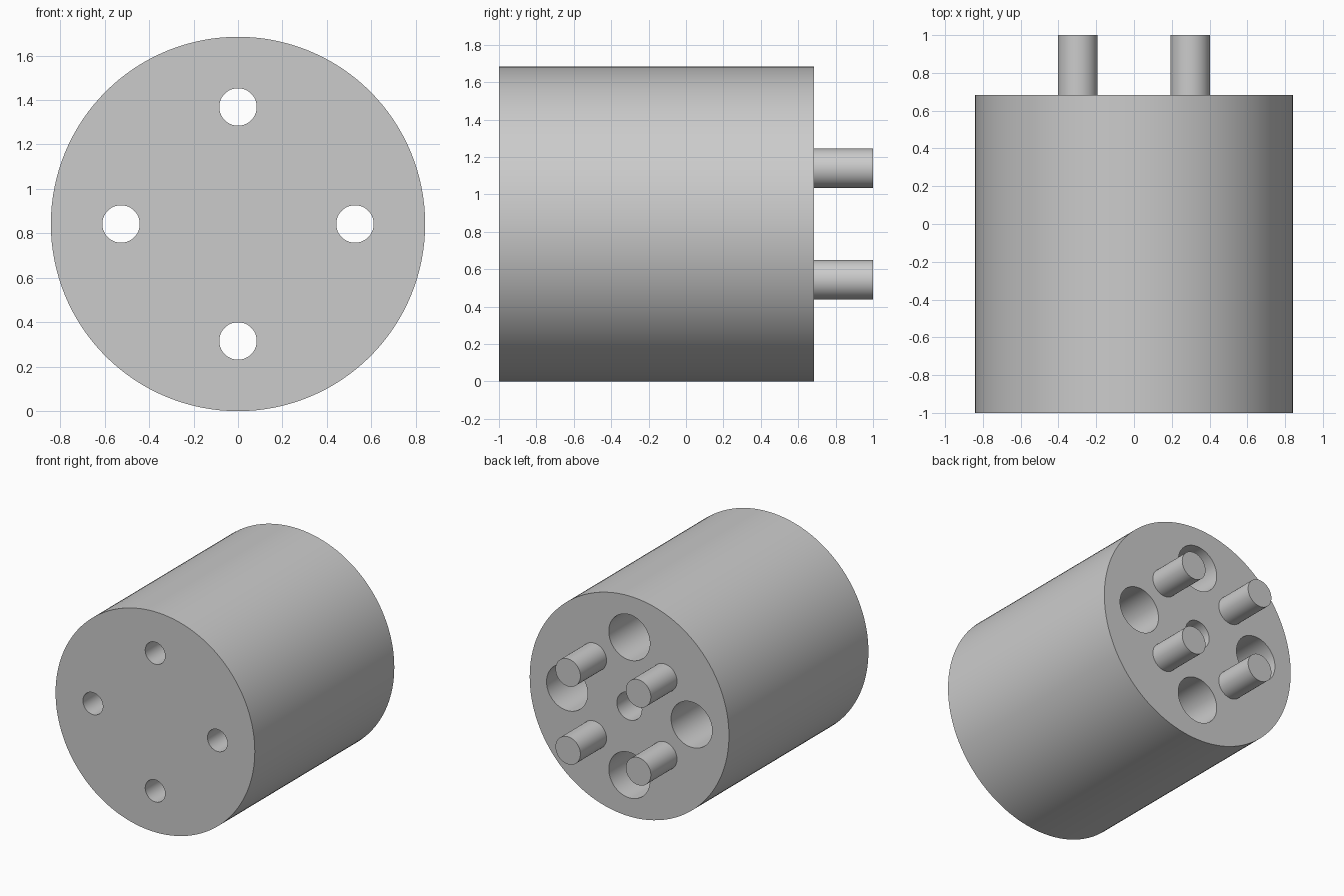
import bpy
import math

cube = bpy.data.objects.get("Cube")
if cube:
    bpy.data.objects.remove(cube, do_unlink=True)

UNIT = 2 / 19            # body is 16 units long and wide, pins stand out 3 units
MID_Z = 8 * UNIT
FRONT, BACK = -1.0, -1.0 + 16 * UNIT

grey = bpy.data.materials.new("plain grey")
grey.use_nodes = True
grey.diffuse_color = (0.6, 0.6, 0.6, 1)
grey.node_tree.nodes["Principled BSDF"].inputs["Base Color"].default_value = (0.6, 0.6, 0.6, 1)


def rod(name, radius, y0, y1, x=0, z=0, sides=64):
    """Cylinder along y, placed relative to the body axis."""
    bpy.ops.mesh.primitive_cylinder_add(
        vertices=sides, radius=radius, depth=y1 - y0,
        location=(x, (y0 + y1) / 2, MID_Z + z), rotation=(math.pi / 2, 0, 0))
    obj = bpy.context.object
    obj.name = name
    obj.data.materials.append(grey)
    return obj


def around(radius, start):
    """Four points spaced evenly around the body axis."""
    for i in range(4):
        a = start + i * math.pi / 2
        yield radius * math.cos(a), radius * math.sin(a)


def smooth(obj):
    bpy.ops.object.select_all(action="DESELECT")
    obj.select_set(True)
    bpy.context.view_layer.objects.active = obj
    bpy.ops.object.shade_smooth_by_angle(angle=math.radians(30))


def cut(obj, cutter):
    mod = obj.modifiers.new("cut", "BOOLEAN")
    mod.operation = "DIFFERENCE"
    mod.solver = "EXACT"
    mod.object = cutter
    bpy.context.view_layer.objects.active = obj
    bpy.ops.object.modifier_apply(modifier=mod.name)
    bpy.data.objects.remove(cutter, do_unlink=True)


# Main body
body = rod("body", 8 * UNIT, FRONT, BACK, sides=128)

# Screw holes: narrow at the front, wide and deep from the back
for x, z in around(5 * UNIT, 0):
    cut(body, rod("screw_hole", 0.8 * UNIT, FRONT - 0.1, BACK + 0.1, x, z))
    cut(body, rod("counterbore", 1.65 * UNIT, BACK - 10 * UNIT, BACK + 0.1, x, z))

# Blind hole in the middle of the back
cut(body, rod("centre_hole", UNIT, BACK - 5 * UNIT, BACK + 0.1))
smooth(body)

# Pins standing out of the back
for i, (x, z) in enumerate(around(4 * UNIT, math.pi / 4)):
    smooth(rod(f"pin_{i + 1}", UNIT, BACK, 1.0, x, z))
